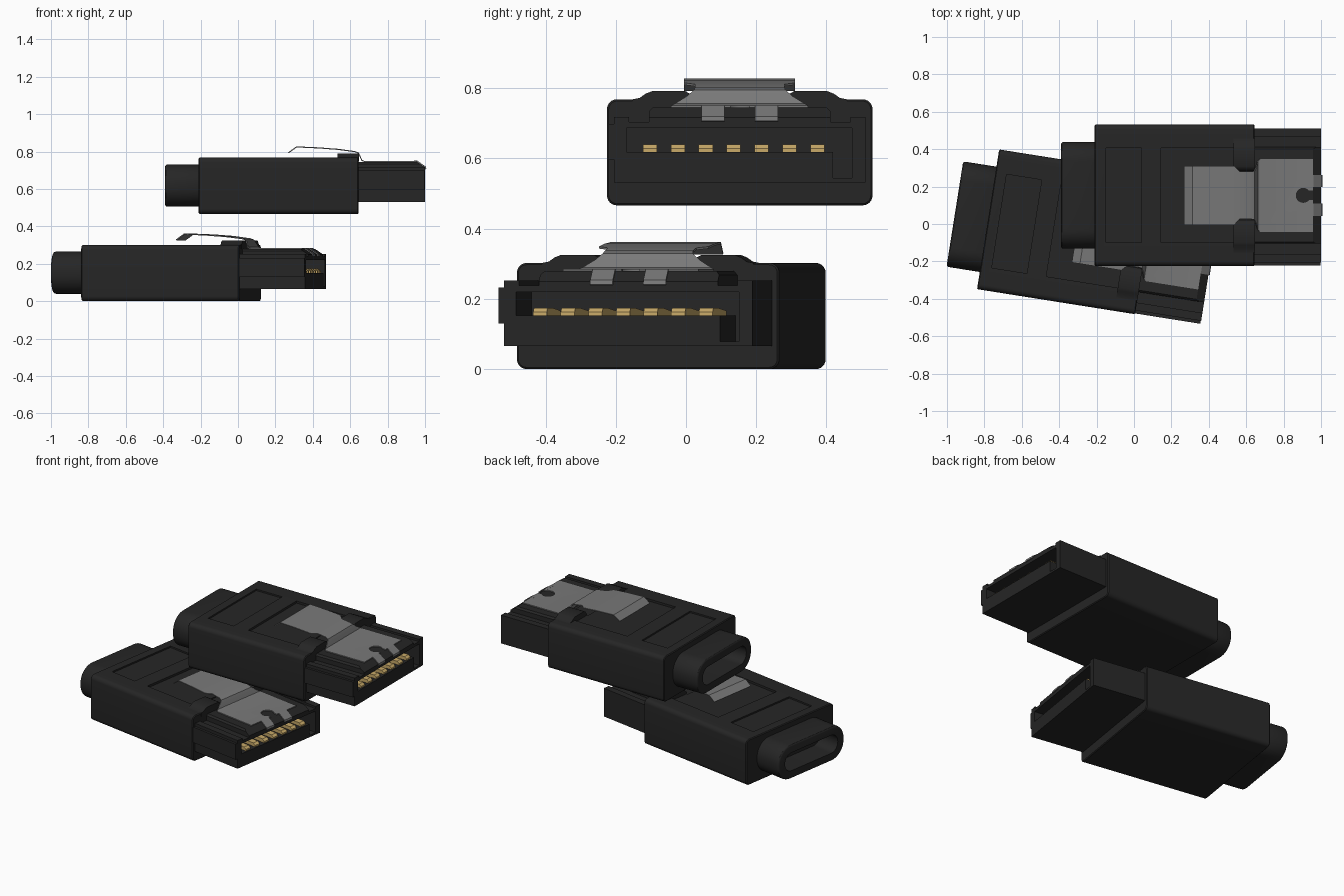
import bpy, bmesh, math
from mathutils import Matrix

if "Cube" in bpy.data.objects:
    bpy.data.objects.remove(bpy.data.objects["Cube"])


def material(name, rgb):
    m = bpy.data.materials.new(name)
    m.diffuse_color = (*rgb, 1)
    m.use_nodes = True
    m.node_tree.nodes["Principled BSDF"].inputs["Base Color"].default_value = m.diffuse_color
    return m


BLACK = material("black plastic", (0.019, 0.019, 0.019))
STEEL = material("grey steel", (0.19, 0.19, 0.19))
GOLD = material("gold contact", (0.58, 0.40, 0.14))


def finish(name, bm, mat):
    bmesh.ops.recalc_face_normals(bm, faces=bm.faces)
    me = bpy.data.meshes.new(name)
    bm.to_mesh(me)
    bm.free()
    ob = bpy.data.objects.new(name, me)
    bpy.context.collection.objects.link(ob)
    me.materials.append(mat)
    return ob


def prism(name, pts, a, b, mat=BLACK, axis='X'):
    """Extrude a closed profile along X (pts are y,z), Y (x,z) or Z (x,y)."""
    place = {'X': lambda p, t: (t, p[0], p[1]),
             'Y': lambda p, t: (p[0], t, p[1]),
             'Z': lambda p, t: (p[0], p[1], t)}[axis]
    bm = bmesh.new()
    r0 = [bm.verts.new(place(p, a)) for p in pts]
    r1 = [bm.verts.new(place(p, b)) for p in pts]
    bm.faces.new(r0)
    bm.faces.new(r1)
    n = len(pts)
    for i in range(n):
        bm.faces.new((r0[i], r0[(i + 1) % n], r1[(i + 1) % n], r1[i]))
    return finish(name, bm, mat)


def rect(a0, a1, b0, b1):
    return [(a0, b0), (a1, b0), (a1, b1), (a0, b1)]


def rounded(a0, a1, b0, b1, r, n=6):
    pts = []
    for k, (ca, cb) in enumerate([(a1 - r, b1 - r), (a0 + r, b1 - r), (a0 + r, b0 + r), (a1 - r, b0 + r)]):
        for i in range(n + 1):
            t = math.radians(90 * k + 90 * i / n)
            pts.append((ca + r * math.cos(t), cb + r * math.sin(t)))
    return pts


def apply(ob, mod):
    bpy.context.view_layer.objects.active = ob
    bpy.ops.object.modifier_apply(modifier=mod.name)


def cut(ob, *cutters):
    for c in cutters:
        m = ob.modifiers.new("cut", 'BOOLEAN')
        m.operation = 'DIFFERENCE'
        m.solver = 'EXACT'
        m.object = c
        apply(ob, m)
        bpy.data.objects.remove(c)


def bevel(ob, w, seg=2):
    m = ob.modifiers.new("bevel", 'BEVEL')
    m.width = w
    m.segments = seg
    m.limit_method = 'ANGLE'
    m.angle_limit = math.radians(50)
    apply(ob, m)


def mirrored(pts):
    return pts + [(-y, z) for y, z in reversed(pts)]


parts = []

# Main housing with shallow recessed panels on top
body = prism("housing", rounded(-0.378, 0.378, 0, 0.302, 0.028), 0, 0.855)
bevel(body, 0.005, 1)
cut(body,
    prism("c1", rect(0.06, 0.25, -0.253, 0.253), 0.292, 0.4, axis='Z'),
    prism("c2", rect(0.355, 0.745, -0.253, 0.253), 0.288, 0.4, axis='Z'),
    prism("c3", rect(0.735, 0.9, -0.125, 0.125), 0.283, 0.4, axis='Z'))
parts.append(body)

# Raised guards either side of the latch neck
for s, side in ((-1, "left"), (1, "right")):
    prof = [(0.13, 0.28), (0.305, 0.28), (0.305, 0.302), (0.285, 0.306), (0.268, 0.318),
            (0.25, 0.325), (0.155, 0.325), (0.142, 0.318), (0.13, 0.3)]
    parts.append(prism("latch_guard_" + side, [(s * y, z) for y, z in prof], 0.742, 0.856))

# Cable boot, hollow at the rear
boot = prism("cable_boot", rounded(-0.285, 0.285, 0.04, 0.265, 0.105, 10), -0.18, 0.01)
bevel(boot, 0.012, 3)
cut(boot, prism("c", rounded(-0.228, 0.228, 0.093, 0.212, 0.057, 10), -0.3, -0.03))
parts.append(boot)

# Plug nose: stepped outline, sloped leading edge, L-shaped slot
nose = prism("plug_nose", mirrored([
    (0.358, 0.065), (0.358, 0.252), (0.315, 0.252), (0.315, 0.238),
    (0.258, 0.238), (0.258, 0.268), (0.248, 0.279)]), 0.84, 1.21)
cut(nose,
    prism("c1", [(1.165, 0.281), (1.23, 0.236), (1.23, 0.32), (1.165, 0.32)], -0.3, 0.3, axis='Y'),
    prism("c2", [(-0.323, 0.152), (0.265, 0.152), (0.265, 0.078), (0.319, 0.078),
                 (0.319, 0.22), (-0.323, 0.22)], 0.93, 1.3))
parts.append(nose)
parts.append(prism("side_key", rect(-0.374, -0.35, 0.13, 0.232), 0.85, 1.208))

# Seven contacts along the slot floor
for i in range(7):
    y = -0.256 + 0.0796 * i
    parts.append(prism("contact_%d" % (i + 1),
                       [(0.95, 0.148), (1.2, 0.148), (1.2, 0.162), (1.185, 0.174), (1.1, 0.174), (0.95, 0.166)],
                       y - 0.02, y + 0.02, GOLD, 'Y'))

# Spring latch: bent sheet given as (x, z, half width)
stations = [(0.48, 0.328, 0.158), (0.523, 0.359, 0.158), (0.64, 0.354, 0.158), (0.745, 0.346, 0.158),
            (0.775, 0.342, 0.127), (0.835, 0.334, 0.127), (0.853, 0.327, 0.13), (0.862, 0.31, 0.15),
            (0.872, 0.287, 0.185), (0.885, 0.282, 0.195), (1.168, 0.282, 0.195)]
bm = bmesh.new()
rows = [[bm.verts.new((x, s * w, z)) for s in (-1, 1)] for x, z, w in stations]
for p, q in zip(rows, rows[1:]):
    bm.faces.new((p[0], q[0], q[1], p[1]))
# two front tabs bent down over the slope
for s in (-1, 1):
    tab = [[bm.verts.new((x, s * y, z)) for y in (0.044, 0.109)]
           for x, z in ((1.15, 0.2825), (1.168, 0.2825), (1.212, 0.252), (1.214, 0.24))]
    for p, q in zip(tab, tab[1:]):
        bm.faces.new((p[0], q[0], q[1], p[1]) if s < 0 else (p[1], q[1], q[0], p[0]))
latch = finish("spring_latch", bm, STEEL)
m = latch.modifiers.new("thick", 'SOLIDIFY')
m.thickness = 0.006
m.offset = 0
apply(latch, m)
keyhole = [(1.115 + 0.04 * math.cos(t), 0.04 * math.sin(t))
           for t in [math.radians(40 + 280 * i / 16) for i in range(17)]]
keyhole += [(1.25, -0.026), (1.25, 0.026)]
cut(latch, prism("c", keyhole, 0.2, 0.4, axis='Z'))
parts.append(latch)

# Smooth rounded areas, keep edges sharp
bpy.ops.object.select_all(action='DESELECT')
for ob in parts:
    ob.select_set(True)
bpy.context.view_layer.objects.active = body
bpy.ops.object.shade_smooth_by_angle(angle=math.radians(30))

# Place the upper connector, and a turned copy below it
upper = Matrix.Translation((-0.21, 0.153, 0.466))
lower = Matrix.Translation((-0.78, 0.025, 0)) @ Matrix.Rotation(math.radians(-9), 4, 'Z')
for ob in parts:
    twin = ob.copy()
    bpy.context.collection.objects.link(twin)
    twin.name = "lower_" + ob.name
    twin.matrix_world = lower
    ob.name = "upper_" + ob.name
    ob.matrix_world = upper
